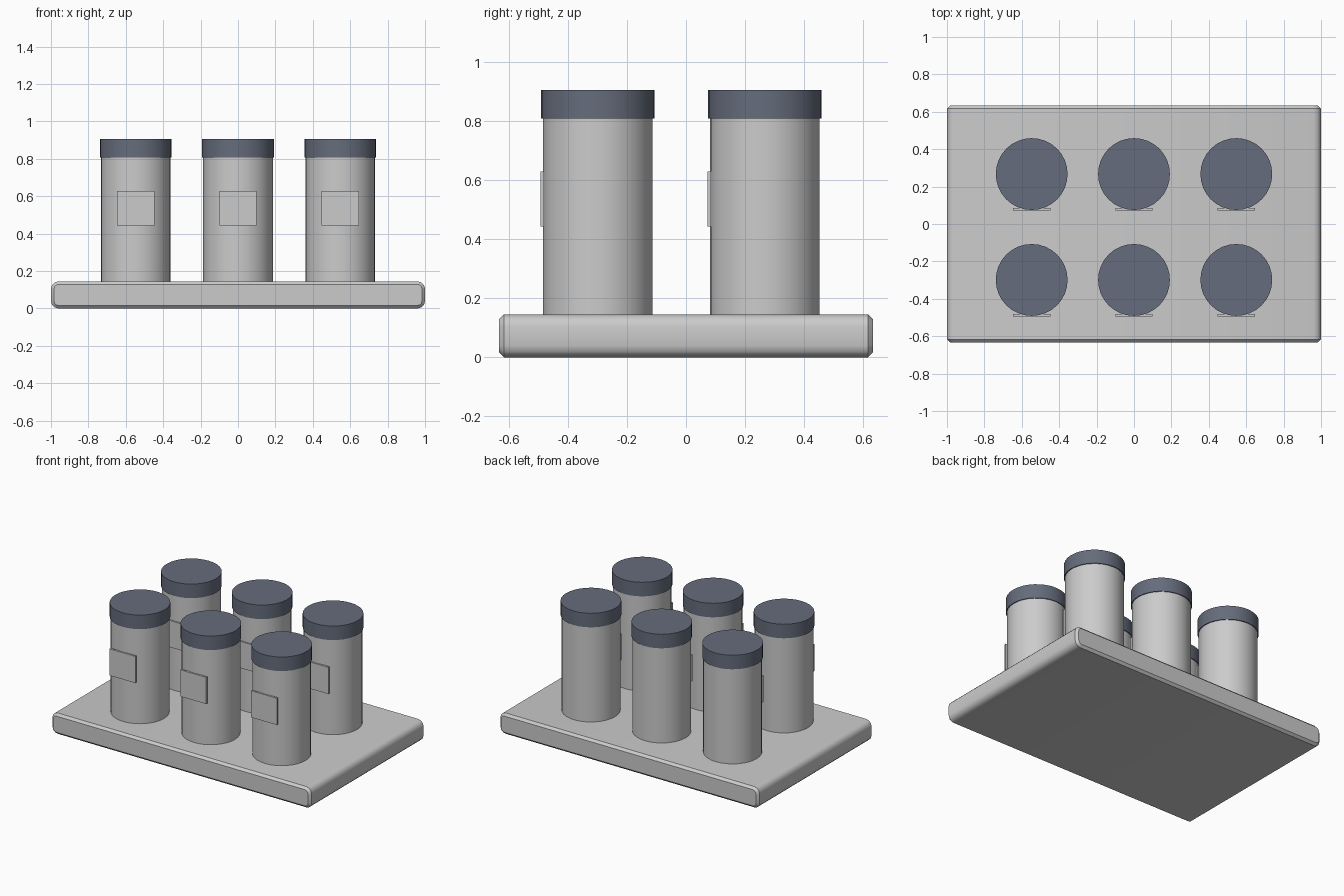
import bpy, bmesh

if "Cube" in bpy.data.objects:
    bpy.data.objects.remove(bpy.data.objects["Cube"])

BASE_TOP = 0.145


def add_object(name, bm, material=None, smooth=False):
    bmesh.ops.recalc_face_normals(bm, faces=bm.faces)
    mesh = bpy.data.meshes.new(name)
    bm.to_mesh(mesh)
    bm.free()
    obj = bpy.data.objects.new(name, mesh)
    bpy.context.collection.objects.link(obj)
    if material:
        mesh.materials.append(material)
    if smooth:
        bpy.ops.object.select_all(action='DESELECT')
        obj.select_set(True)
        bpy.context.view_layer.objects.active = obj
        bpy.ops.object.shade_smooth_by_angle(angle=0.6)
    return obj


def box(size, center):
    bm = bmesh.new()
    bmesh.ops.create_cube(bm, size=1)
    bmesh.ops.scale(bm, vec=size, verts=bm.verts)
    bmesh.ops.translate(bm, vec=center, verts=bm.verts)
    return bm


def cylinder(name, x, y, radius, z0, z1, material=None):
    bm = bmesh.new()
    bmesh.ops.create_cone(bm, cap_ends=True, segments=32, radius1=radius,
                          radius2=radius, depth=z1 - z0)
    bmesh.ops.translate(bm, vec=(x, y, (z0 + z1) / 2), verts=bm.verts)
    return add_object(name, bm, material, smooth=True)


def grey(name, r, g, b):
    mat = bpy.data.materials.new(name)
    mat.diffuse_color = (r, g, b, 1)
    mat.use_nodes = True
    mat.node_tree.nodes["Principled BSDF"].inputs["Base Color"].default_value = mat.diffuse_color
    return mat


cap_grey = grey("dark_grey", 0.13, 0.15, 0.20)

# Tray: edges along y rounded, front and back rims chamfered
bm = box((2, 1.266, BASE_TOP), (0, 0, BASE_TOP / 2))
long_edges = [e for e in bm.edges
              if abs(e.verts[0].co.y - e.verts[1].co.y) > 1]
bmesh.ops.bevel(bm, geom=long_edges, offset=0.04, offset_type='OFFSET',
                segments=3, profile=0.5, affect='EDGES')
rims = [e for e in bm.edges if e.verts[0].co.y * e.verts[1].co.y > 0]
bmesh.ops.bevel(bm, geom=rims, offset=0.016, offset_type='OFFSET',
                segments=1, profile=0.5, affect='EDGES')
add_object("tray", bm, smooth=True)

# Jars in two rows of three: body, lid and flat label on the front
for row, y in enumerate((-0.299, 0.267)):
    for col, x in enumerate((-0.547, 0, 0.547)):
        tag = f"{row + 1}_{col + 1}"
        cylinder(f"jar_body_{tag}", x, y, 0.186, BASE_TOP - 0.005, 0.81)
        cylinder(f"jar_lid_{tag}", x, y, 0.192, 0.808, 0.906, cap_grey)
        add_object(f"jar_label_{tag}",
                   box((0.2, 0.013, 0.186), (x, y - 0.188, 0.536)))
